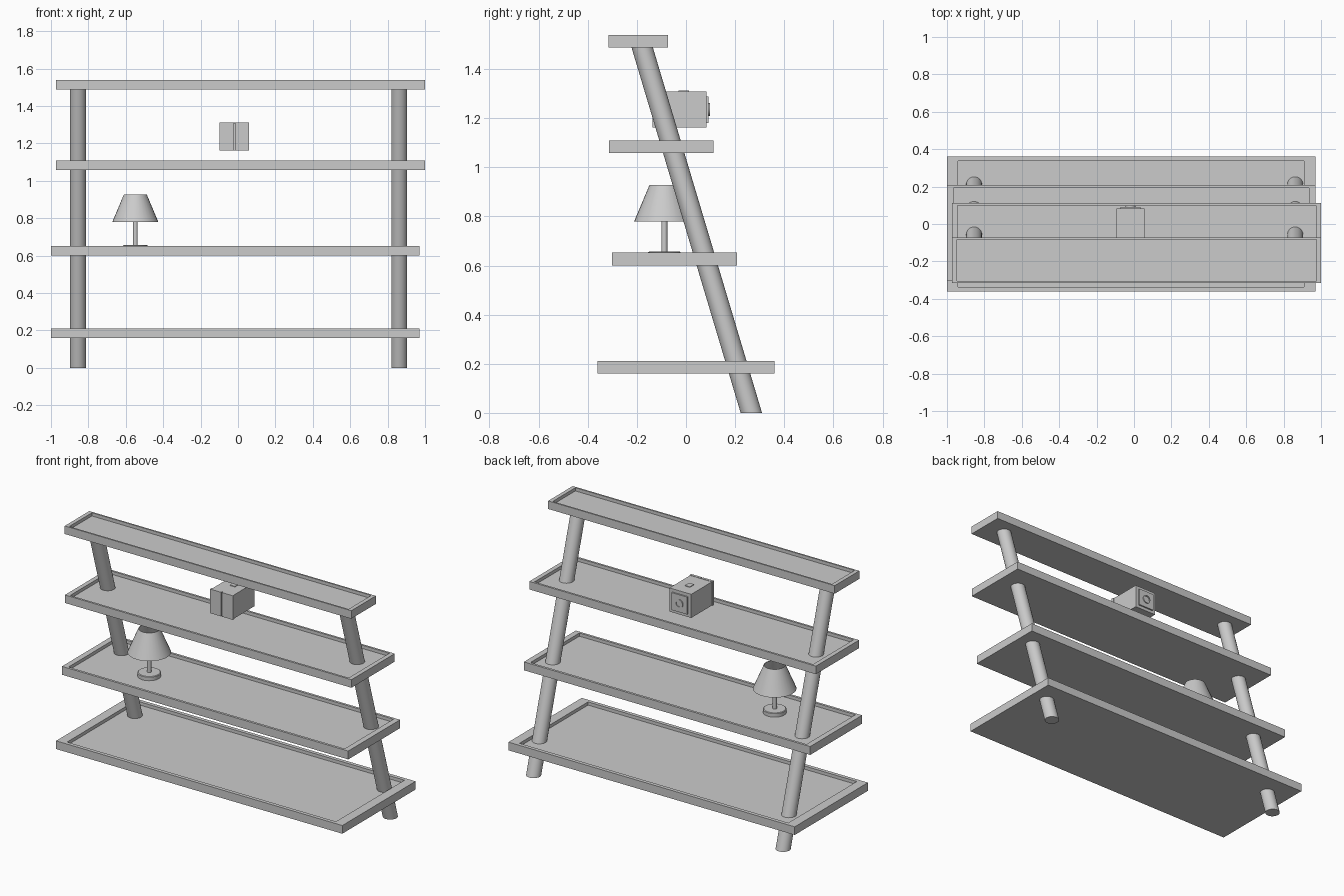
import bpy, bmesh, math
from math import cos, sin, pi

if "Cube" in bpy.data.objects:
    bpy.data.objects.remove(bpy.data.objects["Cube"])


def loft(name, rings, cap_start=True, cap_end=True, smooth=False):
    """Skin a list of equal-length point rings into one object."""
    bm = bmesh.new()
    vs = [[bm.verts.new(p) for p in r] for r in rings]
    n = len(vs[0])
    for a, b in zip(vs, vs[1:]):
        for i in range(n):
            j = (i + 1) % n
            bm.faces.new((a[i], a[j], b[j], b[i]))
    if cap_start:
        bm.faces.new(vs[0][::-1])
    if cap_end:
        bm.faces.new(vs[-1])
    bmesh.ops.recalc_face_normals(bm, faces=bm.faces)
    me = bpy.data.meshes.new(name)
    bm.to_mesh(me)
    bm.free()
    ob = bpy.data.objects.new(name, me)
    bpy.context.collection.objects.link(ob)
    if smooth:
        bpy.ops.object.select_all(action='DESELECT')
        ob.select_set(True)
        bpy.context.view_layer.objects.active = ob
        bpy.ops.object.shade_smooth_by_angle(angle=math.radians(35))
    return ob


def rect(x0, x1, y0, y1, z):
    return [(x0, y0, z), (x1, y0, z), (x1, y1, z), (x0, y1, z)]


def box(name, x0, x1, y0, y1, z0, z1):
    return loft(name, [rect(x0, x1, y0, y1, z0), rect(x0, x1, y0, y1, z1)])


def circle(cx, cy, z, rx, ry, n=32):
    return [(cx + rx * cos(2 * pi * i / n), cy + ry * sin(2 * pi * i / n), z) for i in range(n)]


def turned(name, cx, cy, profile, **kw):
    return loft(name, [circle(cx, cy, z, r, r) for r, z in profile], smooth=True, **kw)


# Tray shelves: x range, y range, z range, rim widths in x and y
DEPTH = 0.02
shelves = {
    "bottom_shelf": (-1.0, 0.97, -0.36, 0.36, 0.16, 0.211, 0.06, 0.023),
    "lower_shelf": (-1.0, 0.97, -0.302, 0.208, 0.60, 0.652, 0.035, 0.015),
    "upper_shelf": (-0.972, 1.0, -0.313, 0.112, 1.058, 1.108, 0.028, 0.013),
    "top_shelf": (-0.972, 1.0, -0.315, -0.073, 1.488, 1.538, 0.025, 0.01),
}
for name, (x0, x1, y0, y1, z0, z1, ix, iy) in shelves.items():
    inner = (x0 + ix, x1 - ix, y0 + iy, y1 - iy)
    loft(name, [rect(x0, x1, y0, y1, z0), rect(x0, x1, y0, y1, z1),
                rect(*inner, z1), rect(*inner, z1 - DEPTH)])

# Leaning round legs with level ends
for name, x in (("left_leg", -0.855), ("right_leg", 0.862)):
    loft(name, [circle(x, 0.266, 0, 0.0425, 0.0435),
                circle(x, -0.179, 1.49, 0.0425, 0.0435)], smooth=True)

# Table lamp
LX, LY = -0.549, -0.088
turned("lamp_base", LX, LY, [(0.066, 0.632), (0.066, 0.654), (0.062, 0.657)])
turned("lamp_stem", LX, LY, [(0.012, 0.65), (0.012, 0.86)])
turned("lamp_shade", LX, LY, [(0.123, 0.78), (0.061, 0.927), (0.058, 0.927), (0.120, 0.78),
                              (0.123, 0.78)], cap_start=False, cap_end=False)

# Small box floating over the upper shelf, split front in two halves
box("box_body", -0.094, 0.056, -0.125, 0.083, 1.162, 1.309)
box("box_front_left", -0.098, -0.021, -0.136, -0.12, 1.161, 1.311)
box("box_front_right", -0.016, 0.060, -0.136, -0.12, 1.161, 1.311)
box("box_top_catch", -0.035, 0.0, -0.03, 0.012, 1.305, 1.313)

# Framed plate and round dial on the back of the box
box("back_plate", -0.073, 0.035, 0.08, 0.092, 1.181, 1.289)


def back_ring(name, profile, cx, cz, n=24):
    loft(name, [[(cx + r * cos(2 * pi * i / n), y, cz + r * sin(2 * pi * i / n))
                 for i in range(n)] for r, y in profile], smooth=True)


back_ring("back_dial", [(0.026, 0.088), (0.026, 0.098), (0.019, 0.098), (0.019, 0.094)],
          -0.019, 1.235)
